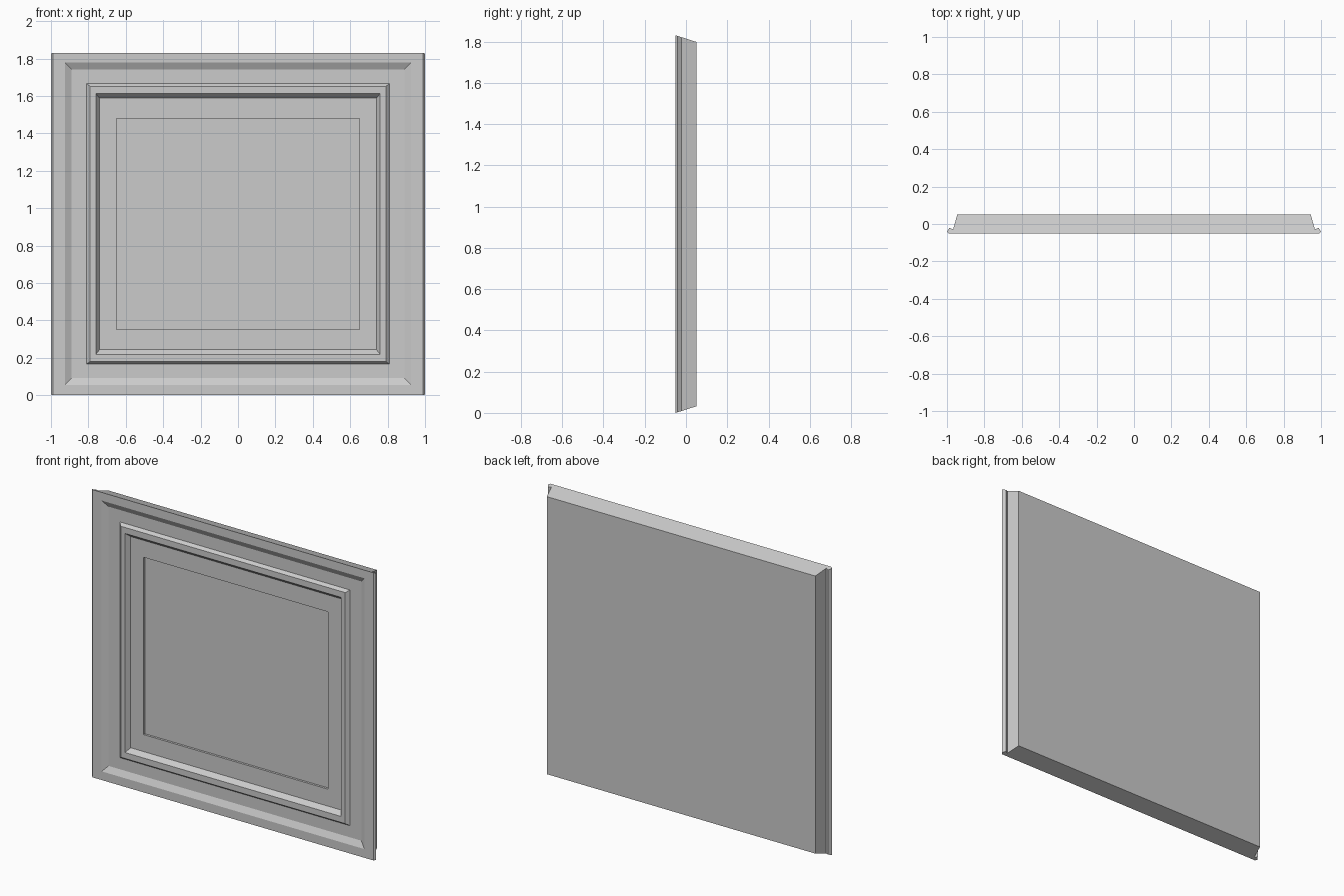
import bpy, bmesh

if "Cube" in bpy.data.objects:
    bpy.data.objects.remove(bpy.data.objects["Cube"])

HEIGHT = 1.83
FRONT, BACK = -0.05, 0.05

# side profile (x, y) from the front edge round the grooved lip to the back
SIDE = [(0.99, FRONT), (1.0, -0.04), (0.986, -0.02), (0.967, -0.029), (0.945, BACK)]

# moulding steps on the front: half width, bottom z, top z, y
STEPS = [
    (0.925, 0.055, 1.778, -0.05),
    (0.89, 0.092, 1.742, -0.031),
    (0.81, 0.166, 1.666, -0.031),
    (0.79, 0.181, 1.651, -0.05),
    (0.76, 0.219, 1.613, -0.05),
    (0.74, 0.244, 1.588, -0.022),
    (0.65, 0.352, 1.48, -0.022),
    (0.65, 0.352, 1.48, -0.008),
]

bm = bmesh.new()


def slope(y):
    """Inset of the slanted top and bottom edges at depth y."""
    return 0.032 * (y - FRONT) / (BACK - FRONT)


def bridge(a, b):
    """Join two closed loops with quads."""
    for i in range(len(a)):
        j = (i + 1) % len(a)
        bm.faces.new((a[i], a[j], b[j], b[i]))


# slab: mirrored side profile with slanted top and bottom
outline = SIDE + [(-x, y) for x, y in reversed(SIDE)]
low = [bm.verts.new((x, y, slope(y))) for x, y in outline]
high = [bm.verts.new((x, y, HEIGHT - slope(y))) for x, y in outline]
for i in range(len(outline) - 1):
    bm.faces.new((low[i], low[i + 1], high[i + 1], high[i]))
bm.faces.new(low)
bm.faces.new(high)

# front moulding: nested rectangular steps down to the sunken centre
ring = [low[-1], low[0], high[0], high[-1]]
for w, z0, z1, y in STEPS:
    inner = [bm.verts.new(p) for p in ((-w, y, z0), (w, y, z0), (w, y, z1), (-w, y, z1))]
    bridge(ring, inner)
    ring = inner
bm.faces.new(ring)

bmesh.ops.recalc_face_normals(bm, faces=bm.faces)
mesh = bpy.data.meshes.new("moulded_panel")
bm.to_mesh(mesh)
bm.free()
panel = bpy.data.objects.new("moulded_panel", mesh)
bpy.context.collection.objects.link(panel)
